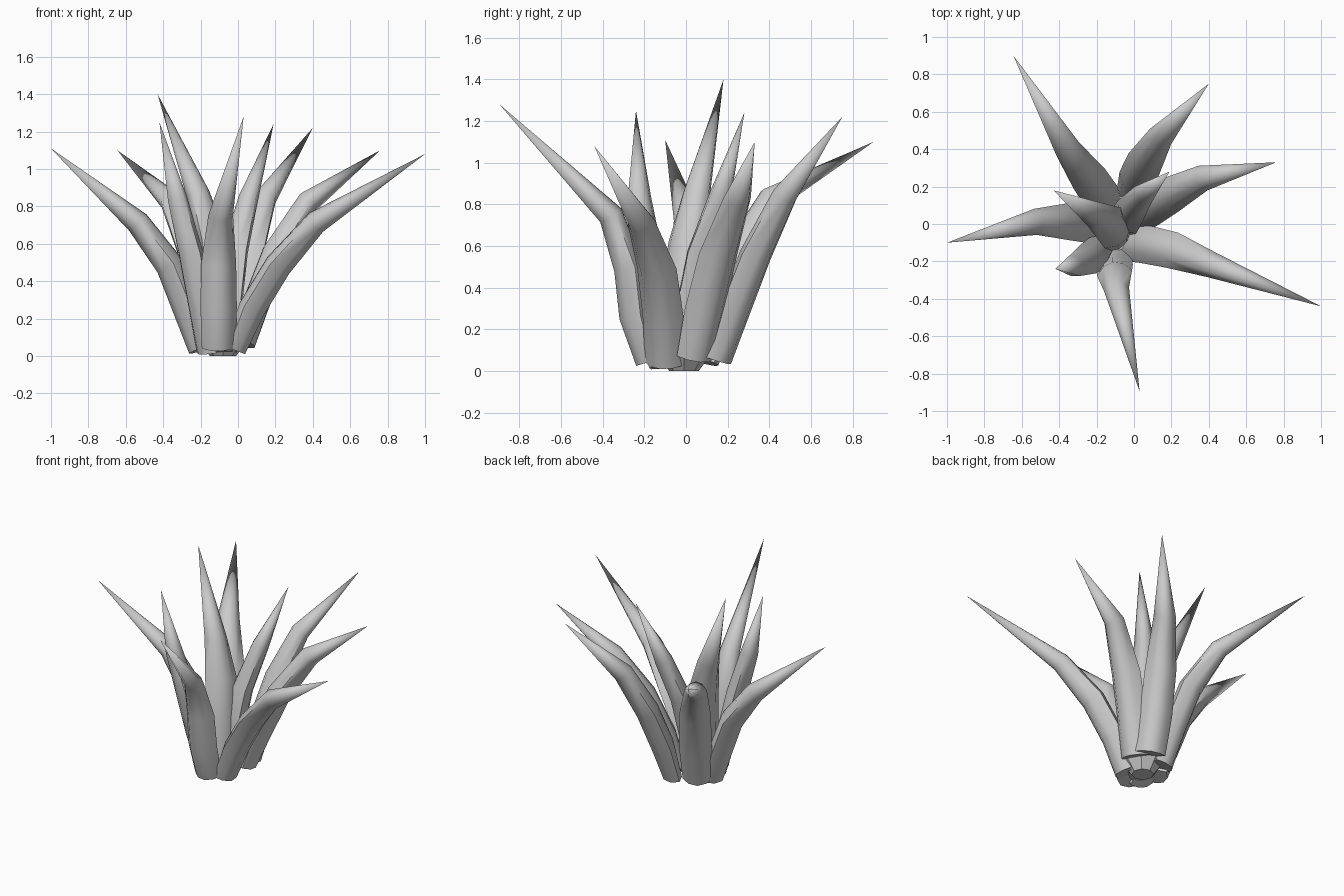
import bpy, bmesh, math
from mathutils import Vector

if "Cube" in bpy.data.objects:
    bpy.data.objects.remove(bpy.data.objects["Cube"])

# Cross-section of a leaf: fleshy lens, (across, thickness), outer side positive
SECTION = [(-1, -0.3), (-0.6, 0.6), (0, 1.0), (0.6, 0.6),
           (1, -0.3), (0.55, -0.95), (0, -1.2), (-0.55, -0.95)]
WIDTHS = [0.096, 0.103, 0.099, 0.070]      # half widths, base to shoulder
DEPTHS = [0.054, 0.069, 0.069, 0.058]      # half thicknesses


def make_leaf(name, path, scale=1.0):
    pts = [Vector(p) for p in path]
    tip = pts[-1]
    out = Vector((tip.x - pts[0].x, tip.y - pts[0].y, 0)).normalized()
    across = Vector((0, 0, 1)).cross(out)
    bm = bmesh.new()
    rings = []
    for i, p in enumerate(pts[:-1]):
        a = pts[max(i - 1, 0)]
        tangent = (pts[i + 1] - p).normalized()
        if i:
            tangent = (tangent + (p - a).normalized()).normalized()
        side = (across - tangent * across.dot(tangent)).normalized()
        normal = side.cross(tangent).normalized()
        if normal.dot(out) < 0:
            normal = -normal
        rings.append([bm.verts.new(p + side * u * WIDTHS[i] * scale
                                   + normal * v * DEPTHS[i] * scale)
                      for u, v in SECTION])
    n = len(SECTION)
    for lo, hi in zip(rings, rings[1:]):
        for k in range(n):
            j = (k + 1) % n
            bm.faces.new((lo[k], lo[j], hi[j], hi[k]))
    end = bm.verts.new(tip)
    for k in range(n):
        bm.faces.new((rings[-1][k], rings[-1][(k + 1) % n], end))
    bm.faces.new(rings[0])
    bmesh.ops.recalc_face_normals(bm, faces=bm.faces)
    me = bpy.data.meshes.new(name)
    bm.to_mesh(me)
    bm.free()
    ob = bpy.data.objects.new(name, me)
    bpy.context.collection.objects.link(ob)
    bpy.context.view_layer.objects.active = ob
    ob.select_set(True)
    bpy.ops.object.shade_smooth_by_angle(angle=math.radians(70))
    ob.select_set(False)


# Outer spreading leaves: centre line from base to tip
make_leaf("leaf_front", [(-0.10, -0.19, 0.04), (-0.10, -0.255, 0.26), (-0.10, -0.28, 0.49),
                         (-0.09, -0.365, 0.745), (0.03, -0.895, 1.28)], 0.96)
make_leaf("leaf_right_front", [(-0.01, -0.11, 0.03), (0.08, -0.115, 0.25), (0.22, -0.145, 0.48),
                               (0.42, -0.22, 0.71), (1.0, -0.44, 1.08)])
make_leaf("leaf_right", [(0.04, 0.05, 0.06), (0.105, 0.095, 0.28), (0.21, 0.16, 0.55),
                         (0.38, 0.25, 0.82), (0.76, 0.33, 1.10)])
make_leaf("leaf_back_right", [(0.00, 0.16, 0.05), (0.02, 0.24, 0.29), (0.065, 0.34, 0.55),
                              (0.15, 0.48, 0.84), (0.40, 0.75, 1.22)])
make_leaf("leaf_back_left", [(-0.16, 0.10, 0.04), (-0.19, 0.17, 0.28), (-0.25, 0.26, 0.56),
                             (-0.36, 0.41, 0.82), (-0.645, 0.90, 1.10)])
make_leaf("leaf_left", [(-0.21, -0.02, 0.03), (-0.28, 0.0, 0.25), (-0.37, 0.01, 0.48),
                        (-0.54, 0.01, 0.71), (-1.0, -0.10, 1.11)])
# Inner upright leaves
make_leaf("inner_leaf_left", [(-0.17, -0.11, 0.02), (-0.21, -0.16, 0.28), (-0.26, -0.195, 0.55),
                              (-0.33, -0.23, 0.84), (-0.42, -0.24, 1.25)], 0.88)
make_leaf("inner_leaf_centre", [(-0.09, -0.06, 0.02), (-0.11, -0.03, 0.33), (-0.15, 0.015, 0.62),
                                (-0.22, 0.06, 0.86), (-0.43, 0.18, 1.40)], 1.05)
make_leaf("inner_leaf_right", [(-0.06, 0.00, 0.02), (-0.04, 0.03, 0.30), (-0.01, 0.08, 0.56),
                               (0.06, 0.17, 0.84), (0.19, 0.28, 1.24)], 0.88)

# Short core closing the rosette at the ground
bpy.ops.mesh.primitive_cone_add(vertices=8, radius1=0.07, radius2=0.13, depth=0.08,
                                location=(-0.08, -0.01, 0.04))
bpy.context.object.name = "rosette_core"
